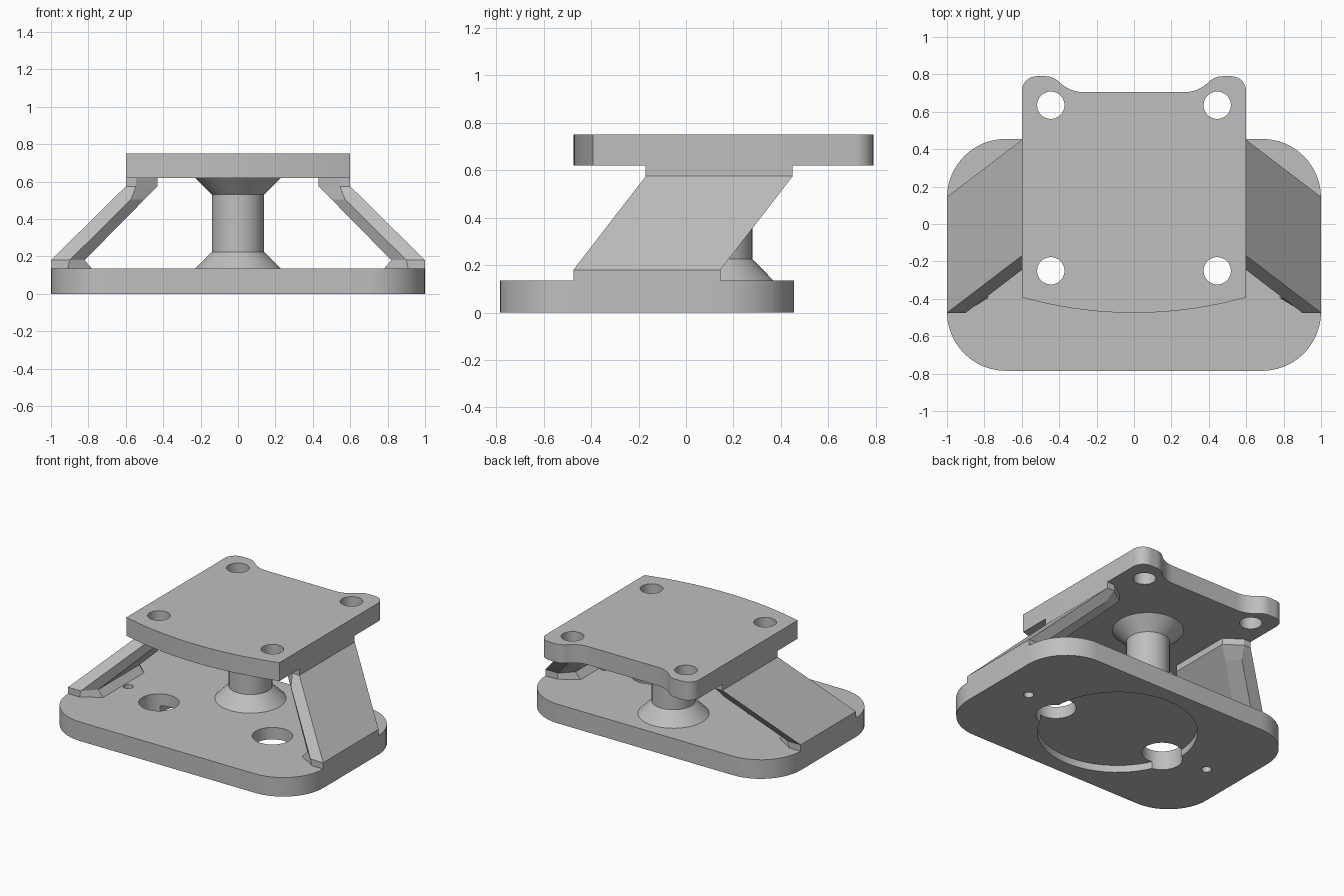
import bpy, bmesh, math

if "Cube" in bpy.data.objects:
    bpy.data.objects.remove(bpy.data.objects["Cube"])

grey = bpy.data.materials.new("light grey")
grey.diffuse_color = (0.52, 0.52, 0.52, 1)
grey.use_nodes = True
grey.node_tree.nodes["Principled BSDF"].inputs["Base Color"].default_value = grey.diffuse_color


def arc(cx, cy, r, a0, a1, n=12):
    """Points on an arc, angles in degrees."""
    return [(cx + r * math.cos(math.radians(a0 + (a1 - a0) * i / n)),
             cy + r * math.sin(math.radians(a0 + (a1 - a0) * i / n))) for i in range(n + 1)]


def loft(name, loops):
    """Closed solid through a list of loops with equal point counts."""
    bm = bmesh.new()
    rings = [[bm.verts.new(p) for p in loop] for loop in loops]
    n = len(rings[0])
    for a, b in zip(rings, rings[1:]):
        for i in range(n):
            j = (i + 1) % n
            bm.faces.new((a[i], a[j], b[j], b[i]))
    bm.faces.new(rings[0][::-1])
    bm.faces.new(rings[-1])
    bmesh.ops.recalc_face_normals(bm, faces=bm.faces[:])
    me = bpy.data.meshes.new(name)
    bm.to_mesh(me)
    bm.free()
    me.materials.append(grey)
    ob = bpy.data.objects.new(name, me)
    bpy.context.collection.objects.link(ob)
    return ob


def prism(name, outline, z0, z1):
    return loft(name, [[(x, y, z) for x, y in outline] for z in (z0, z1)])


def activate(ob):
    bpy.ops.object.select_all(action='DESELECT')
    ob.select_set(True)
    bpy.context.view_layer.objects.active = ob


def drill(ob, x, y, r, z0, z1):
    """Cut a round hole, then drop the cutter."""
    cutter = prism("cutter", arc(x, y, r, 0, 360 - 7.5, 47), z0, z1)
    cutter.hide_render = True
    mod = ob.modifiers.new("hole", 'BOOLEAN')
    mod.operation, mod.solver, mod.object = 'DIFFERENCE', 'EXACT', cutter
    activate(ob)
    bpy.ops.object.modifier_apply(modifier=mod.name)
    bpy.data.objects.remove(cutter)


def smooth(ob):
    activate(ob)
    bpy.ops.object.shade_smooth_by_angle(angle=math.radians(25))


# Base plate with rounded corners
R = 0.315
base = prism("base_plate",
             arc(1 - R, 0.455 - R, R, 0, 90) + arc(R - 1, 0.455 - R, R, 90, 180)
             + arc(R - 1, R - 0.785, R, 180, 270) + arc(1 - R, R - 0.785, R, 270, 360),
             0, 0.135)
# Round underside recess, large access holes, small screw holes
drill(base, 0, -0.165, 0.515, -0.1, 0.05)
for s in (-1, 1):
    drill(base, s * 0.445, -0.25, 0.13, -0.1, 0.3)
    drill(base, s * 0.745, -0.165, 0.032, -0.1, 0.3)
smooth(base)

# Top plate: bowed front edge, two rounded ears at the back
half = (arc(0.52, 0.71, 0.08, 0, 90, 10) + arc(0.472, 0.69, 0.1, 90, 136, 6)
        + arc(0.27, 0.886, 0.181, -44, -90, 8))
bow_r = (0.6 ** 2 + 0.083 ** 2) / (2 * 0.083)
bow_a = math.degrees(math.asin(0.6 / bow_r))
bow = arc(0, bow_r - 0.475, bow_r, -90 - bow_a, -90 + bow_a, 24)
top = prism("top_plate", half + [(-x, y) for x, y in reversed(half)] + bow, 0.62, 0.75)
for s in (-1, 1):
    for y in (0.635, -0.25):
        drill(top, s * 0.445, y, 0.073, 0.5, 0.9)
smooth(top)

# Central column, flared at both ends
column = loft("column", [[(x, y, z) for x, y in arc(0, 0.14, r, 0, 360 - 7.5, 47)]
                         for r, z in ((0.23, 0.134), (0.14, 0.225), (0.14, 0.53), (0.23, 0.621))])
smooth(column)

# Leaning side struts: z, outer x, flange x, inner x, front y
sections = ((0.134, 1.0, 0.91, 0.78, -0.475), (0.18, 1.0, 0.90, 0.82, -0.475),
            (0.505, 0.671, 0.572, 0.50, -0.224), (0.575, 0.6, 0.545, 0.43, -0.17),
            (0.621, 0.6, 0.545, 0.43, -0.17))
LENGTH, CHAMFER = 0.62, 0.08
for side, s in (("left", -1), ("right", 1)):
    loops = []
    for z, xo, xf, xi, y in sections:
        b = y + LENGTH
        loops.append([(s * xo, y, z), (s * xf, y, z), (s * xi, y + CHAMFER, z),
                      (s * xi, b - CHAMFER, z), (s * xf, b, z), (s * xo, b, z)])
    loft(side + "_strut", loops)
